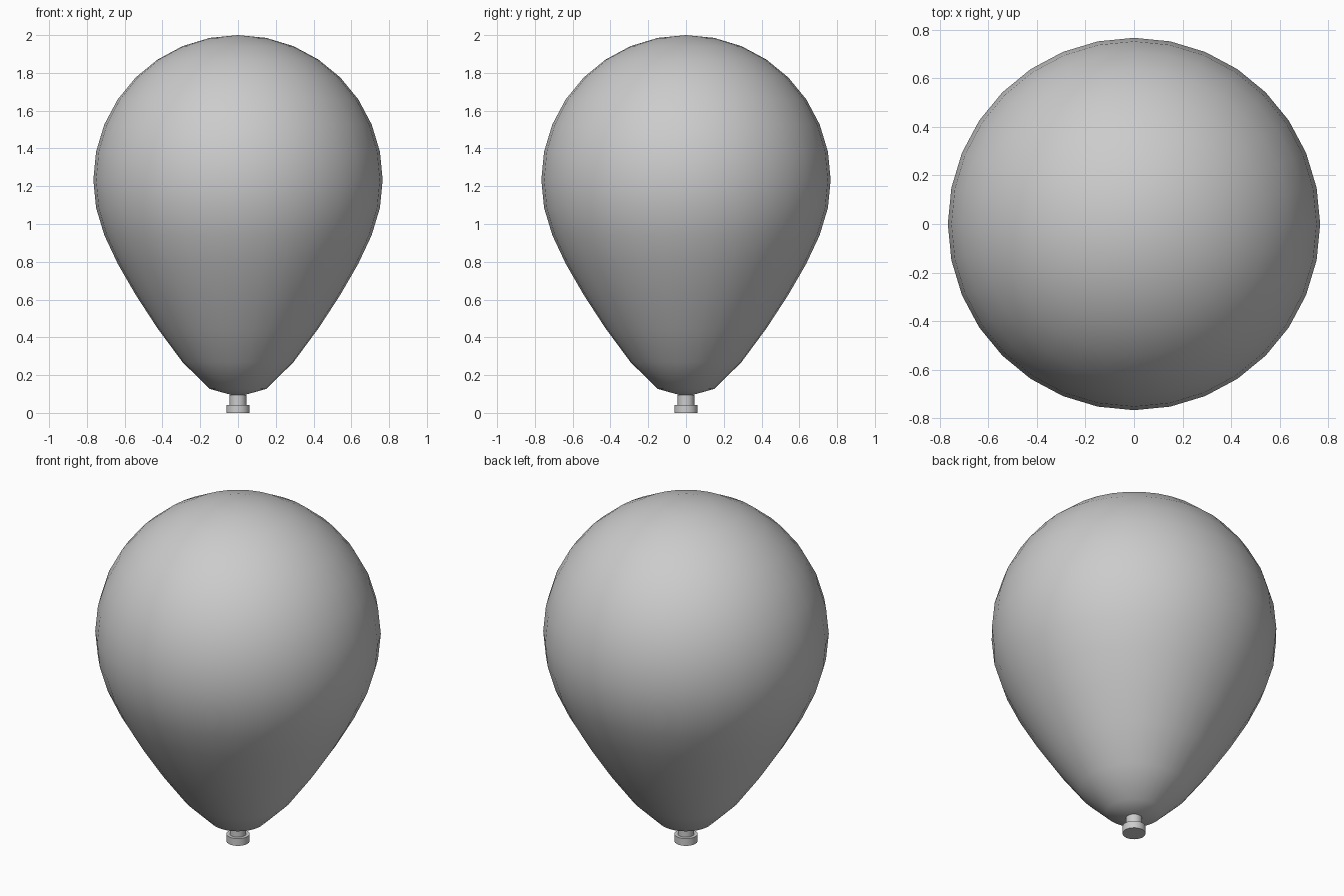
import bpy, math

if "Cube" in bpy.data.objects:
    bpy.data.objects.remove(bpy.data.objects["Cube"])

R, ZC = 0.766, 1.234  # balloon radius and height of its widest ring

# Balloon body: a sphere whose lower rings are pulled down into a teardrop
bpy.ops.mesh.primitive_uv_sphere_add(segments=32, ring_count=16, radius=R)
body = bpy.context.object
body.name = "balloon_body"
lower = [ZC, 1.085, 0.941, 0.79, 0.625, 0.447, 0.268, 0.127, 0.085]
for v in body.data.vertices:
    z = v.co.z
    ring = round(math.degrees(math.asin(max(-1, min(1, -z / R)))) / 11.25)
    v.co.z = lower[ring] if ring > 0 else ZC + z
bpy.ops.object.shade_smooth()


def cylinder(name, radius, z0, z1):
    bpy.ops.mesh.primitive_cylinder_add(vertices=32, radius=radius, depth=z1 - z0,
                                        location=(0, 0, (z0 + z1) / 2))
    bpy.context.object.name = name
    bpy.ops.object.shade_smooth_by_angle(angle=math.radians(35))


# Tied neck and its rolled rim
cylinder("neck", 0.044, 0.043, 0.095)
cylinder("neck_rim", 0.062, 0.0, 0.043)
